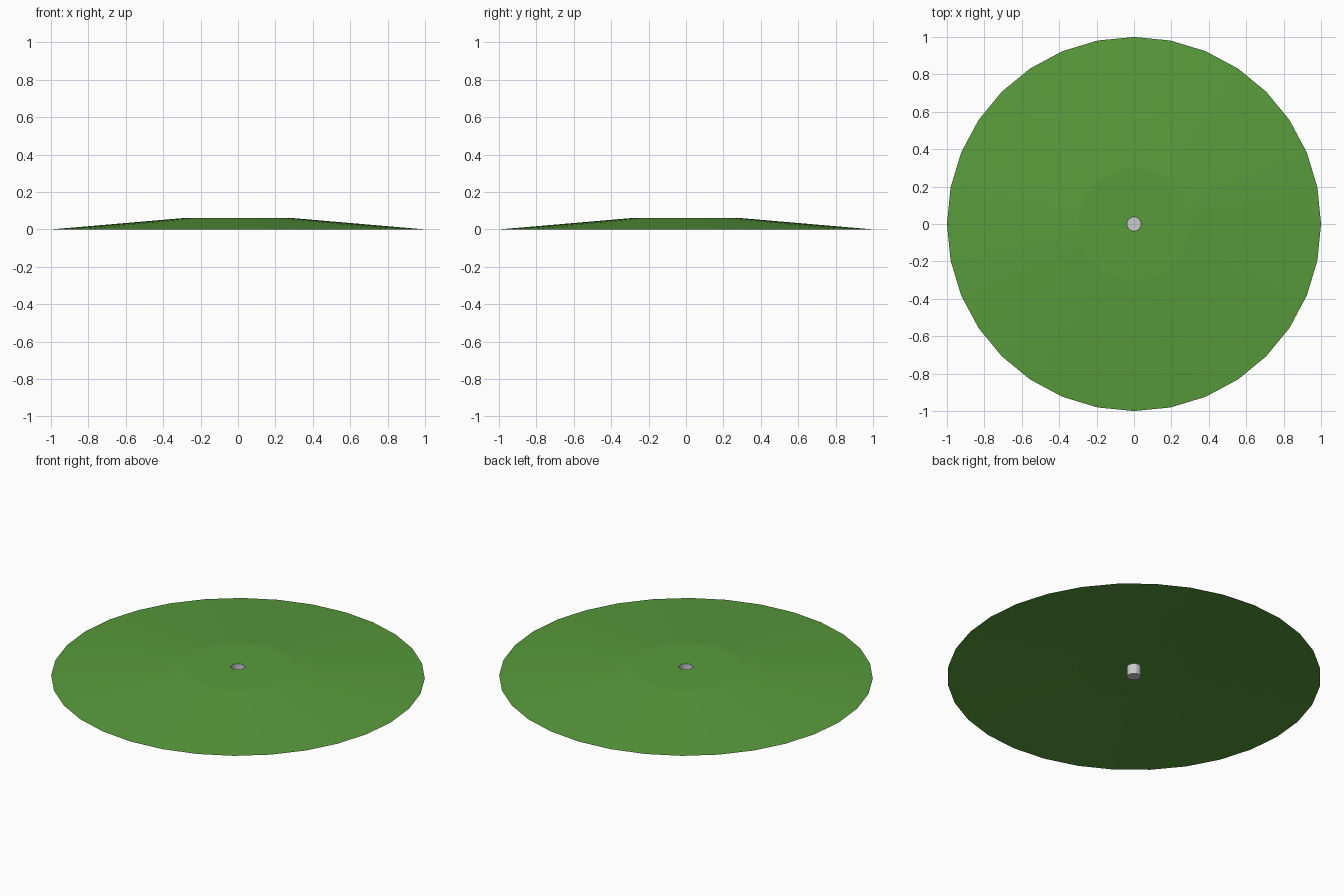
import bpy, bmesh, math

if "Cube" in bpy.data.objects:
    bpy.data.objects.remove(bpy.data.objects["Cube"])


def lathe(name, profile, sides, cap_last=False, color=None):
    """Revolve (radius, z) points around z into an open, flat-shaded shell."""
    bm = bmesh.new()
    rings = [[bm.verts.new((r * math.cos(2 * math.pi * i / sides),
                            r * math.sin(2 * math.pi * i / sides), z))
              for i in range(sides)] for r, z in profile]
    for a, b in zip(rings, rings[1:]):
        for i in range(sides):
            j = (i + 1) % sides
            bm.faces.new((a[i], a[j], b[j], b[i]))
    if cap_last:
        bm.faces.new(rings[-1])
    mesh = bpy.data.meshes.new(name)
    bm.to_mesh(mesh)
    bm.free()
    obj = bpy.data.objects.new(name, mesh)
    bpy.context.collection.objects.link(obj)
    if color:
        mat = bpy.data.materials.new(name + "_color")
        mat.diffuse_color = color
        mat.use_nodes = True
        mat.node_tree.nodes["Principled BSDF"].inputs["Base Color"].default_value = mat.diffuse_color
        mesh.materials.append(mat)
    return obj


TOP = 0.06
CUP_R = 0.037

# Putting green: sloped skirt, flat middle, open underneath, hole in the centre
lathe("green_mound", [(1.0, 0), (0.3, TOP), (CUP_R, TOP)], 32,
      color=(0.1, 0.33, 0.045, 1))

# Cup: open at the top, closed at the ground
cup = lathe("hole_cup", [(CUP_R, TOP), (CUP_R, 0)], 16, cap_last=True)
cup.data.flip_normals()
